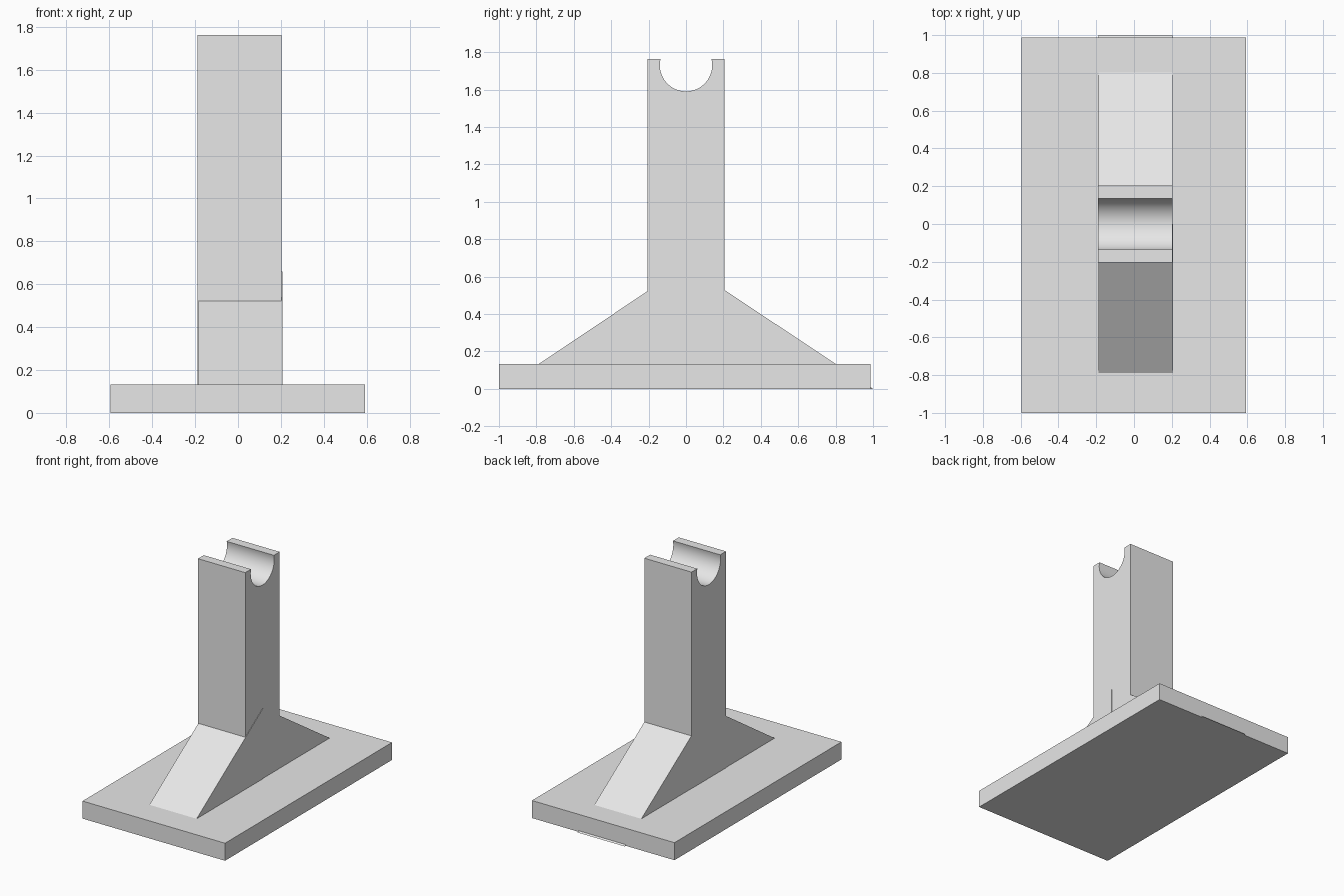
import bpy, bmesh, math

old = bpy.data.objects.get("Cube")
if old:
    bpy.data.objects.remove(old, do_unlink=True)

grey = bpy.data.materials.new("light_grey")
grey.use_nodes = True
colour = (0.8, 0.8, 0.8, 1)
grey.diffuse_color = colour
grey.node_tree.nodes["Principled BSDF"].inputs["Base Color"].default_value = colour


def extrude_profile(name, profile, x0, x1):
    """Extrude a (y, z) outline along x."""
    bm = bmesh.new()
    face = bm.faces.new([bm.verts.new((x0, y, z)) for y, z in profile])
    side = bmesh.ops.extrude_face_region(bm, geom=[face])["geom"]
    verts = [v for v in side if isinstance(v, bmesh.types.BMVert)]
    bmesh.ops.translate(bm, verts=verts, vec=(x1 - x0, 0, 0))
    bmesh.ops.recalc_face_normals(bm, faces=bm.faces)
    mesh = bpy.data.meshes.new(name)
    bm.to_mesh(mesh)
    bm.free()
    mesh.materials.append(grey)
    obj = bpy.data.objects.new(name, mesh)
    bpy.context.collection.objects.link(obj)
    return obj


# Base slab
extrude_profile("base_plate", [(-1, 0), (0.987, 0), (0.987, 0.132), (-1, 0.132)],
                -0.595, 0.592)

# Post with a round saddle cut in its top
half, top, radius, centre = 0.205, 1.762, 0.14, 1.73
start = math.asin((top - centre) / radius)
steps = 40
saddle = []
for i in range(steps + 1):
    a = start - (math.pi + 2 * start) * i / steps
    saddle.append((radius * math.cos(a), centre + radius * math.sin(a)))
post = extrude_profile("post", [(-half, 0.01), (half, 0.01), (half, top)] + saddle
                       + [(-half, top)], -0.19, 0.204)

# Sloping braces; each runs through the post to its middle
extrude_profile("front_brace", [(0, 0.01), (0, 0.66), (-0.97, 0.01)], -0.187, 0.207)
extrude_profile("back_brace", [(0, 0), (0, 0.665), (1, 0)], -0.189, 0.203)

# Smooth the saddle only
bpy.ops.object.select_all(action="DESELECT")
post.select_set(True)
bpy.context.view_layer.objects.active = post
bpy.ops.object.shade_smooth_by_angle(angle=math.radians(30))
